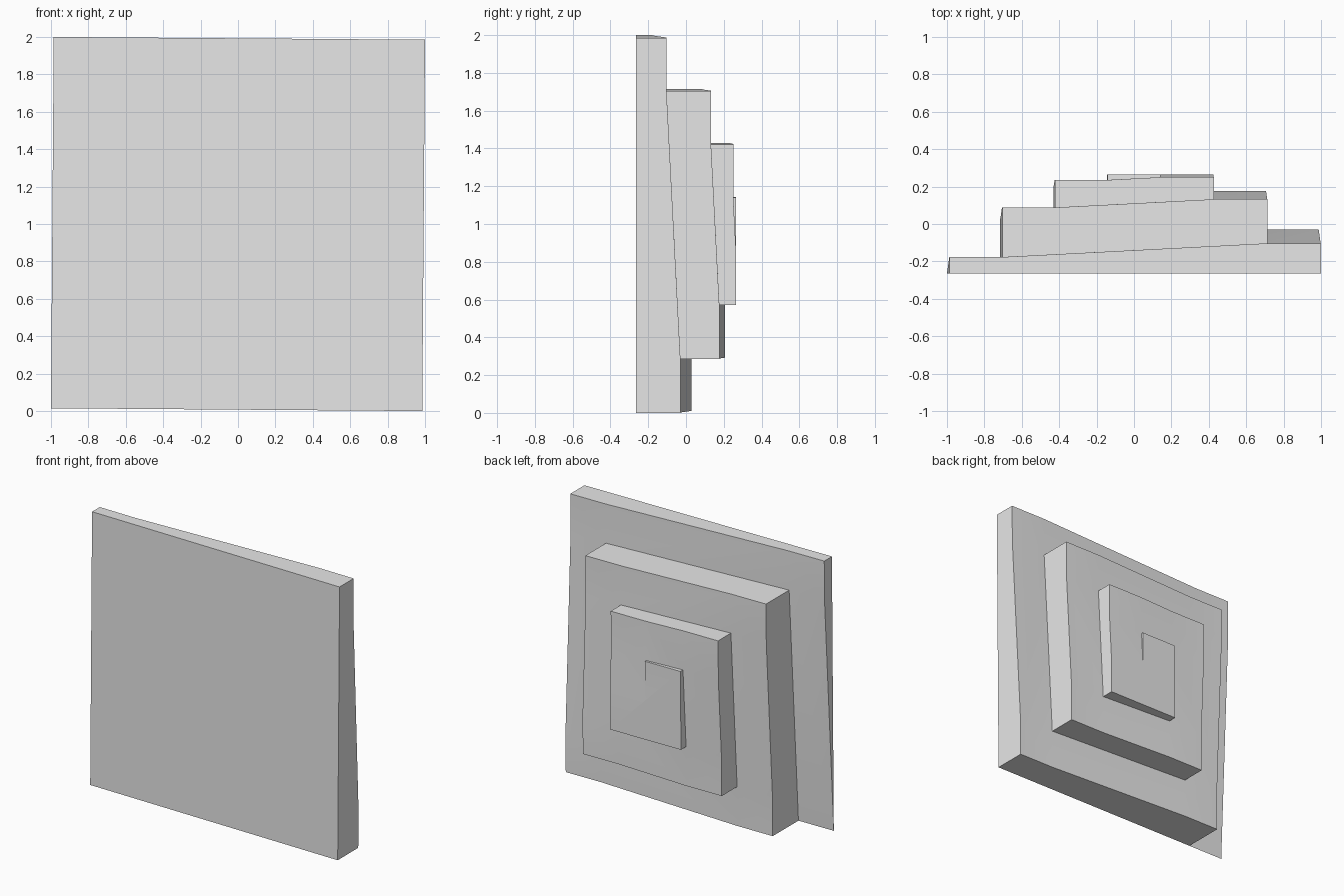
import bpy, bmesh, math
from mathutils import Matrix, Vector

cube = bpy.data.objects.get("Cube")
if cube:
    bpy.data.objects.remove(cube)

N = 7                                   # cells per side
TILT = math.radians(0.43)               # slight turn in the facing plane
HALF = 1 / (math.cos(TILT) + math.sin(TILT))
CELL = 2 * HALF / N
RUNS = [6, 5, 5, 4, 4, 3, 3, 2, 2, 1, 1, 0, 0]   # sloping cells before each flat turn
DEPTH = 0.53
RISE = DEPTH / sum(RUNS)
HEADINGS = [(0, 1), (1, 0), (0, -1), (-1, 0)]
CORNERS = [(0, 0), (1, 0), (1, 1), (0, 1)]

# Walk the square spiral inwards, storing the corner heights of every cell
cells = {}
i, j, height = 0, 0, 0.0
for turn, count in enumerate(RUNS):
    dx, dz = HEADINGS[turn % 4]
    for step in range(count + 1):
        climb = RISE if step < count else 0.0
        cells[i, j] = {
            (i + u, j + v): height + climb * (((2 * u - 1) * dx + (2 * v - 1) * dz) > 0)
            for u, v in CORNERS}
        height += climb
        if step < count:
            i, j = i + dx, j + dz
    dx, dz = HEADINGS[(turn + 1) % 4]
    i, j = i + dx, j + dz

bm = bmesh.new()


def point(p, h):
    return Vector((p[0] * CELL - HALF, h - DEPTH / 2, p[1] * CELL - HALF))


def face(points, outward):
    """Add a face, skipping repeated points, that looks outward."""
    unique = []
    for p in points:
        if all((p - q).length > 1e-5 for q in unique):
            unique.append(p)
    if len(unique) < 3:
        return
    f = bm.faces.new([bm.verts.new(p) for p in unique])
    f.normal_update()
    if f.normal.dot(Vector(outward)) < 0:
        f.normal_flip()


for (i, j), top in cells.items():
    ring = [(i + u, j + v) for u, v in CORNERS]
    # Ramp surface and flat front
    face([point(p, top[p]) for p in ring], (0, 1, 0))
    face([point(p, 0) for p in ring], (0, -1, 0))
    # Walls down to each lower neighbour or to the front plane
    for dx, dz in HEADINGS:
        other = cells.get((i + dx, j + dz), {})
        a, b = [p for p in ring
                if (2 * (p[0] - i) - 1) * dx + (2 * (p[1] - j) - 1) * dz > 0]
        low_a, low_b = other.get(a, 0), other.get(b, 0)
        if top[a] + top[b] > low_a + low_b + 1e-6:
            face([point(a, low_a), point(b, low_b), point(b, top[b]), point(a, top[a])],
                 (dx, 0, dz))

# Join the cells into long clean faces, turn and stand on the ground
bmesh.ops.remove_doubles(bm, verts=bm.verts, dist=1e-4)
bmesh.ops.dissolve_limit(bm, angle_limit=math.radians(0.2), verts=bm.verts, edges=bm.edges)
bm.transform(Matrix.Translation((0, 0, 1)) @ Matrix.Rotation(TILT, 4, 'Y'))

mesh = bpy.data.meshes.new("spiral_ramp")
bm.to_mesh(mesh)
bm.free()
ramp = bpy.data.objects.new("spiral_ramp", mesh)
bpy.context.collection.objects.link(ramp)

# Plain grey
grey = bpy.data.materials.new("light_grey")
grey.use_nodes = True
colour = (0.8, 0.8, 0.8, 1)
grey.diffuse_color = colour
grey.node_tree.nodes["Principled BSDF"].inputs["Base Color"].default_value = colour
mesh.materials.append(grey)

bpy.ops.object.select_all(action='DESELECT')
ramp.select_set(True)
bpy.context.view_layer.objects.active = ramp
bpy.ops.object.shade_smooth_by_angle(angle=math.radians(30))
